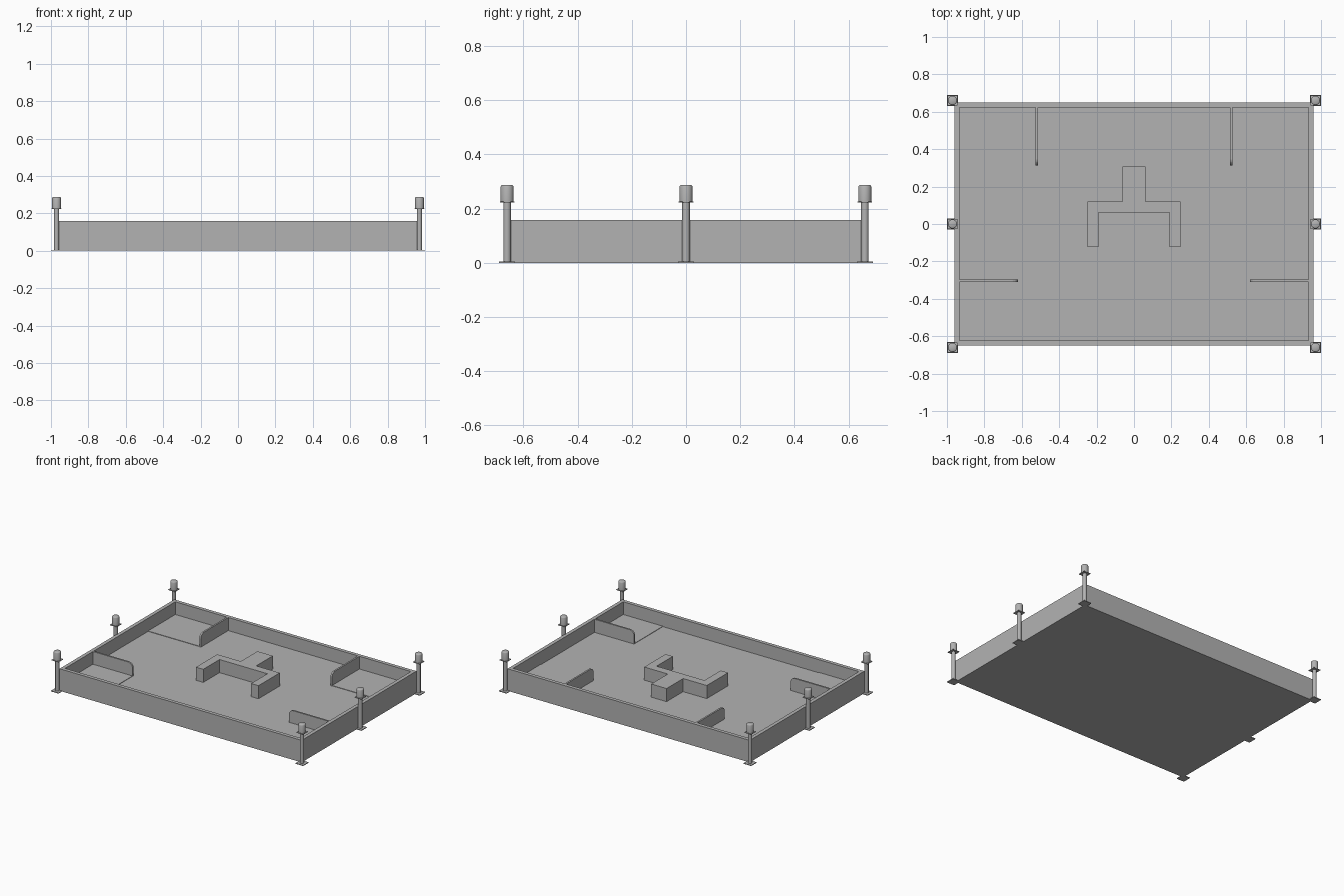
import bpy
import bmesh
import math

cube = bpy.data.objects.get("Cube")
if cube:
    bpy.data.objects.remove(cube, do_unlink=True)

grey = bpy.data.materials.new("light_grey")
grey.use_nodes = True
GREY = (0.45, 0.45, 0.45, 1)
grey.diffuse_color = GREY
grey.node_tree.nodes["Principled BSDF"].inputs["Base Color"].default_value = GREY


def finish(name, bm):
    bmesh.ops.recalc_face_normals(bm, faces=bm.faces)
    mesh = bpy.data.meshes.new(name)
    bm.to_mesh(mesh)
    bm.free()
    mesh.materials.append(grey)
    obj = bpy.data.objects.new(name, mesh)
    bpy.context.collection.objects.link(obj)
    return obj


def prism(name, points, depth):
    """Extrude a closed outline of 3D points along a vector."""
    bm = bmesh.new()
    face = bm.faces.new([bm.verts.new(p) for p in points])
    out = bmesh.ops.extrude_face_region(bm, geom=[face])
    verts = [v for v in out["geom"] if isinstance(v, bmesh.types.BMVert)]
    bmesh.ops.translate(bm, verts=verts, vec=depth)
    return finish(name, bm)


def box(name, x0, x1, y0, y1, z0, z1):
    outline = [(x0, y0, z0), (x1, y0, z0), (x1, y1, z0), (x0, y1, z0)]
    return prism(name, outline, (0, 0, z1 - z0))


def lathe(name, profile, x, y, steps=32):
    """Spin a radius/height profile about a vertical axis."""
    bm = bmesh.new()
    verts = [bm.verts.new((r, 0, z)) for r, z in profile]
    edges = [bm.edges.new(pair) for pair in zip(verts, verts[1:])]
    bmesh.ops.spin(bm, geom=verts + edges, cent=(0, 0, 0), axis=(0, 0, 1),
                   angle=math.tau, steps=steps)
    bmesh.ops.remove_doubles(bm, verts=bm.verts, dist=0.0001)
    bmesh.ops.translate(bm, verts=bm.verts, vec=(x, y, 0))
    obj = finish(name, bm)
    bpy.ops.object.select_all(action="DESELECT")
    obj.select_set(True)
    bpy.context.view_layer.objects.active = obj
    bpy.ops.object.shade_smooth_by_angle(angle=math.radians(35))
    return obj


W, D = 0.96, 0.65        # outer half width and depth
IW, ID = 0.934, 0.624    # inner half width and depth
FLOOR, TOP = 0.064, 0.158

# Tray: block with an inset, sunken floor
bm = bmesh.new()
base = [bm.verts.new((x, y, 0)) for x, y in ((-W, -D), (W, -D), (W, D), (-W, D))]
rim = [bm.verts.new((v.co.x, v.co.y, TOP)) for v in base]
inner = [bm.verts.new((v.co.x * IW / W, v.co.y * ID / D, TOP)) for v in base]
floor = [bm.verts.new((v.co.x, v.co.y, FLOOR)) for v in inner]
bm.faces.new(base)
bm.faces.new(floor)
for low, high in ((base, rim), (rim, inner), (inner, floor)):
    for i in range(4):
        j = (i + 1) % 4
        bm.faces.new((low[i], low[j], high[j], high[i]))
finish("tray", bm)

# Central block: stem, bar and two legs as one mirrored outline
half = [(0.061, 0.307), (0.061, 0.119), (0.248, 0.119),
        (0.248, -0.122), (0.19, -0.122), (0.19, 0.062)]
outline = half + [(-x, y) for x, y in reversed(half)]
prism("central_block", [(x, y, FLOOR) for x, y in outline], (0, 0, TOP - FLOOR))


def fin_profile(root, tip):
    """Upright divider outline with a rounded free top corner."""
    r = 0.035
    pts = [(root, FLOOR), (root, TOP)]
    s = 1 if tip > root else -1
    for i in range(7):
        a = math.pi / 2 * i / 6
        pts.append((tip - s * r * (1 - math.sin(a)), TOP - r * (1 - math.cos(a))))
    return pts + [(tip, FLOOR)]


# Dividers and thin raised corner pads on both sides
T = 0.012
PAD = FLOOR + 0.003
for side, s in (("left", 1), ("right", -1)):
    back = [(s * 0.52 - T / 2, y, z) for y, z in fin_profile(ID, 0.313)]
    prism(f"back_{side}_divider", back, (T, 0, 0))
    front = [(x, -0.303 - T / 2, z) for x, z in fin_profile(s * IW, s * 0.62)]
    prism(f"front_{side}_divider", front, (0, T, 0))
    box(f"back_{side}_pad", *sorted((s * 0.52, s * IW)), 0.315, ID, FLOOR, PAD)
    box(f"front_{side}_pad", *sorted((s * 0.62, s * IW)), -ID, -0.303, FLOOR, PAD)

# Posts along both short sides: foot plate, shaft, collar plate and cap
for side, s in (("left", 1), ("right", -1)):
    for place, y in (("front", -0.66), ("middle", 0), ("back", 0.66)):
        x = s * 0.97
        tag = f"{place}_{side}"
        box(f"{tag}_foot_plate", x - 0.03, x + 0.03, y - 0.03, y + 0.03, 0, 0.005)
        lathe(f"{tag}_post", [(0, 0.002), (0.014, 0.002), (0.014, 0.23), (0, 0.23)], x, y)
        box(f"{tag}_collar", x - 0.027, x + 0.027, y - 0.027, y + 0.027, 0.222, 0.226)
        lathe(f"{tag}_cap", [(0, 0.225), (0.024, 0.225), (0.024, 0.28),
                             (0.022, 0.285), (0.019, 0.287), (0, 0.287)], x, y)
